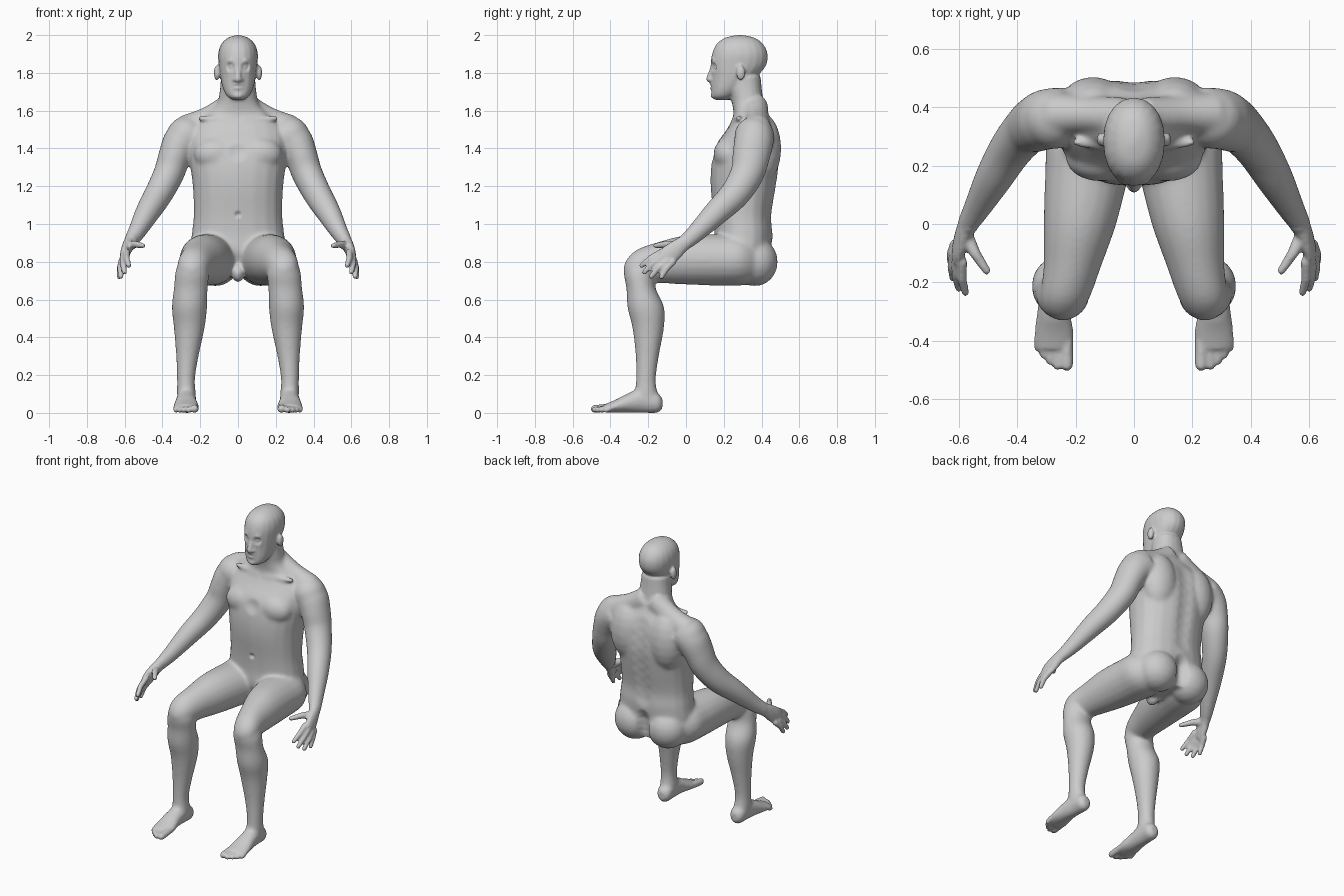
import bpy, bmesh
from math import cos, sin, pi, copysign
from mathutils import Vector, kdtree

cube = bpy.data.objects.get("Cube")
if cube:
    bpy.data.objects.remove(cube, do_unlink=True)

bm = bmesh.new()
SIDES = 20
UP, FORWARD = Vector((0, 0, 1)), Vector((0, -1, 0))


def spline(rings, steps):
    """Smoothly resample a list of rings (centre and two radii)."""
    pts = [Vector(r) for r in rings]
    pts = [pts[0]] + pts + [pts[-1]]
    out = []
    for a, b, c, d in zip(pts, pts[1:], pts[2:], pts[3:]):
        for i in range(steps):
            t = i / steps
            out.append(b + (c - a) * (t / 2)
                       + (a * 2 - b * 5 + c * 4 - d) * (t * t / 2)
                       + (b * 3 - a - c * 3 + d) * (t ** 3 / 2))
    return out + [pts[-1]]


def loft(rings, axis=None, paired=True, power=1.0, steps=4):
    """Skin oval rings (x, y, z, width radius, depth radius) along a path."""
    rings = spline(rings, steps)
    centres = [Vector(r[:3]) for r in rings]
    for side in (1, -1) if paired else (1,):
        loops = []
        for i, ring in enumerate(rings):
            nxt, prev = centres[min(i + 1, len(rings) - 1)], centres[max(i - 1, 0)]
            along = axis or (nxt - prev).normalized()
            wide = Vector((1, 0, 0))
            wide = (wide - along * wide.dot(along)).normalized()
            deep = along.cross(wide)
            loop = []
            for k in range(SIDES):
                c, s = cos(2 * pi * k / SIDES), sin(2 * pi * k / SIDES)
                c, s = (copysign(abs(v) ** power, v) for v in (c, s))
                p = centres[i] + wide * (c * max(ring[3], .002)) + deep * (s * max(ring[4], .002))
                loop.append(bm.verts.new((p.x * side, p.y, p.z)))
            loops.append(loop)
        for lower, upper in zip(loops, loops[1:]):
            for k in range(SIDES):
                j = (k + 1) % SIDES
                bm.faces.new((lower[k], lower[j], upper[j], upper[k]))
        bm.faces.new(loops[0])
        bm.faces.new(loops[-1])


def ball(centre, radii, paired=True):
    """An ellipsoid lofted from pole to pole."""
    x, y, z = centre
    turns = [pi * i / 10 for i in range(11)]
    loft([(x, y, z - radii[2] * cos(a), radii[0] * sin(a), radii[1] * sin(a)) for a in turns],
         UP, paired, steps=1)


def capsule(start, end, r_start, r_end, paired=True):
    loft([(*start, r_start, r_start), (*end, r_end, r_end)], paired=paired, steps=1)
    ball(start, [r_start] * 3, paired)
    ball(end, [r_end] * 3, paired)


# Torso and neck
loft([(0, .32, .72, .17, .10), (0, .30, .84, .25, .15), (0, .305, .95, .245, .155),
      (0, .30, 1.05, .235, .155), (0, .305, 1.2, .24, .175), (0, .315, 1.32, .255, .18),
      (0, .325, 1.42, .26, .165), (0, .345, 1.5, .25, .13), (0, .345, 1.57, .18, .095),
      (0, .33, 1.63, .115, .085), (0, .317, 1.7, .097, .086), (0, .305, 1.78, .09, .09)],
     UP, paired=False, power=.88)
ball((.115, .225, 1.37), (.12, .08, .09))      # chest muscles
ball((.14, .40, 1.40), (.12, .105, .19))       # shoulder blades
ball((.12, .365, .80), (.13, .122, .13))       # buttocks
ball((0, .18, .74), (.035, .055, .05), False)  # groin
loft([(.03, .365, 1.63, .07, .07), (.15, .375, 1.55, .075, .065), (.27, .375, 1.49, .09, .08)])
capsule((.03, .255, 1.55), (.2, .28, 1.56), .016, .016)

# Arms
loft([(.23, .37, 1.48, .10, .10), (.295, .36, 1.44, .10, .105), (.335, .345, 1.36, .087, .1),
      (.365, .325, 1.27, .082, .09), (.42, .26, 1.16, .075, .08), (.48, .16, 1.06, .065, .068),
      (.535, .06, .96, .048, .052), (.57, 0, .905, .037, .043)])
ball((.275, .36, 1.465), (.105, .105, .105))

# Hands: palm, thumb and four fingers
loft([(.57, 0, .905, .036, .04), (.587, -.04, .875, .028, .046),
      (.60, -.085, .84, .024, .052), (.607, -.115, .815, .018, .045)])
thumb = [(.58, -.035, .88), (.545, -.10, .893), (.505, -.16, .885)]
capsule(thumb[0], thumb[1], .028, .019)
capsule(thumb[1], thumb[2], .019, .014)
fingers = [((.59, -.13, .85), (.578, -.235, .78)), ((.607, -.125, .825), (.60, -.22, .745)),
           ((.615, -.10, .803), (.62, -.185, .722)), ((.613, -.07, .80), (.628, -.13, .72))]
for knuckle, tip in fingers:
    joint = (Vector(knuckle) + Vector(tip)) / 2 + Vector((.006, -.004, .004))
    capsule(knuckle, joint, .019, .0165)
    capsule(joint, tip, .0165, .0135)

# Thighs and shins
loft([(.12, .40, .80, .10, .10), (.145, .30, .81, .15, .135), (.16, .18, .81, .145, .137),
      (.185, 0, .81, .125, .131), (.21, -.14, .797, .10, .11), (.235, -.25, .78, .085, .09),
      (.243, -.305, .765, .06, .06), (.243, -.33, .76, .02, .02)], FORWARD)
loft([(.24, -.235, .80, .075, .08), (.243, -.245, .74, .09, .085), (.25, -.238, .66, .09, .078),
      (.257, -.213, .56, .094, .098), (.258, -.2, .45, .082, .084), (.268, -.205, .30, .06, .062),
      (.275, -.212, .18, .048, .053), (.273, -.21, .10, .05, .06), (.272, -.2, .05, .045, .06)], UP)

# Feet and toes
loft([(.27, -.125, .05, .02, .025), (.27, -.15, .055, .045, .053), (.272, -.22, .07, .05, .07),
      (.275, -.30, .055, .056, .053), (.274, -.37, .036, .066, .035),
      (.272, -.43, .024, .06, .022)], FORWARD)
for x, tip, r in [(.23, -.483, .021), (.262, -.485, .016), (.287, -.468, .0155),
                  (.309, -.447, .015), (.328, -.423, .015)]:
    capsule((x, -.39, .03), (x, tip, r), r, r)

# Head, nose, lips, chin and ears
loft([(0, .185, 1.655, .03, .035), (0, .2, 1.68, .06, .064), (0, .225, 1.72, .08, .09),
      (0, .255, 1.78, .094, .12), (0, .277, 1.84, .102, .147), (0, .285, 1.90, .105, .147),
      (0, .285, 1.95, .09, .125), (0, .285, 1.985, .055, .08), (0, .285, 2, .01, .015)],
     UP, paired=False, power=.93)
capsule((0, .145, 1.835), (0, .124, 1.768), .013, .018, False)
ball((.017, .134, 1.763), (.013, .015, .011))
ball((0, .142, 1.737), (.032, .016, .008), False)
ball((0, .142, 1.721), (.027, .016, .009), False)
ball((0, .15, 1.68), (.03, .02, .02), False)
ball((.112, .29, 1.80), (.016, .024, .04))

bmesh.ops.recalc_face_normals(bm, faces=bm.faces)
mesh = bpy.data.meshes.new("body")
bm.to_mesh(mesh)
bm.free()
body = bpy.data.objects.new("body", mesh)
bpy.context.collection.objects.link(body)
bpy.context.view_layer.objects.active = body
body.select_set(True)


def apply_modifier(kind, **settings):
    mod = body.modifiers.new(kind.title(), kind)
    for key, value in settings.items():
        setattr(mod, key, value)
    bpy.ops.object.modifier_apply(modifier=mod.name)


def is_detail(p):
    return p.z > 1.67 or p.z < .09 or (abs(p.x) > .45 and p.y < -.02)


# Fuse the forms into one skin, blending the large forms most
apply_modifier('REMESH', mode='VOXEL', voxel_size=.0075)
broad = body.vertex_groups.new(name="broad_forms")
broad.add([v.index for v in body.data.vertices if not is_detail(v.co)], 1, 'REPLACE')
apply_modifier('SMOOTH', factor=.5, iterations=30, vertex_group=broad.name)
apply_modifier('SMOOTH', factor=.5, iterations=3)

skin_points = body.data.vertices
tree = kdtree.KDTree(len(skin_points))
for v in skin_points:
    tree.insert(v.co, v.index)
tree.balance()


def press(centre, radius, depth):
    """Push the skin along y around a point, on both sides of the body."""
    for x in {centre[0], -centre[0]}:
        for _, index, distance in tree.find_range((x, *centre[1:]), radius):
            skin_points[index].co.y += depth * (1 - (distance / radius) ** 2) ** 2


# Eye sockets, eyelids, brows and mouth line
press((.04, .145, 1.832), .032, .016)
press((.04, .145, 1.832), .016, -.009)
press((.045, .145, 1.862), .025, -.006)
for x in (0, .012, .024):
    press((x, .13, 1.729), .012, .005)
# Navel, breastbone, spine groove and seat cleft
press((0, .145, 1.05), .022, .014)
press((0, .15, 1.38), .06, .012)
for i in range(8):
    press((0, .48, 1 + i * .07), .07, -.01)
for i in range(5):
    press((0, .46, .71 + i * .04), .06, -.018)

# Skin colour
skin = bpy.data.materials.new("plain_grey")
skin.use_nodes = True
grey = (.6, .6, .6, 1)
skin.diffuse_color = grey
skin.node_tree.nodes["Principled BSDF"].inputs["Base Color"].default_value = grey
body.data.materials.clear()
body.data.materials.append(skin)
bpy.ops.object.shade_smooth()
